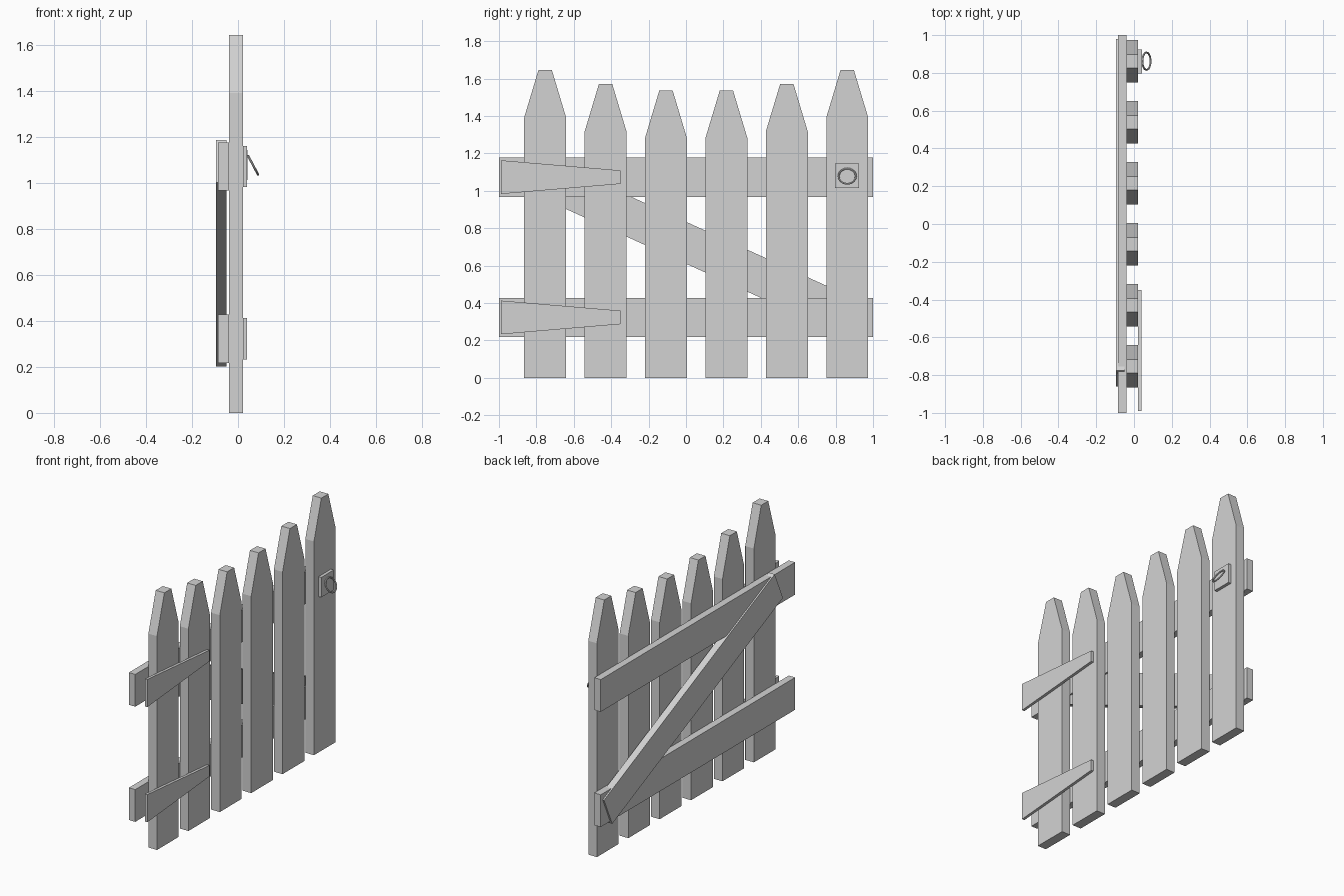
import bpy
import bmesh
import math

cube = bpy.data.objects.get("Cube")
if cube:
    bpy.data.objects.remove(cube, do_unlink=True)

# Single flat colour
grey = bpy.data.materials.new("plain_grey")
grey.use_nodes = True
colour = (0.65, 0.65, 0.65, 1)
grey.diffuse_color = colour
grey.node_tree.nodes["Principled BSDF"].inputs["Base Color"].default_value = colour


def board(name, outline, x0, x1):
    """Extrude a (y, z) outline from x0 to x1."""
    bm = bmesh.new()
    face = bm.faces.new([bm.verts.new((x0, y, z)) for y, z in outline])
    extruded = bmesh.ops.extrude_face_region(bm, geom=[face])
    verts = [v for v in extruded["geom"] if isinstance(v, bmesh.types.BMVert)]
    bmesh.ops.translate(bm, verts=verts, vec=(x1 - x0, 0, 0))
    bmesh.ops.recalc_face_normals(bm, faces=bm.faces)
    mesh = bpy.data.meshes.new(name)
    bm.to_mesh(mesh)
    bm.free()
    mesh.materials.append(grey)
    obj = bpy.data.objects.new(name, mesh)
    bpy.context.collection.objects.link(obj)
    return obj


def rect(y0, y1, z0, z1):
    return [(y0, z0), (y1, z0), (y1, z1), (y0, z1)]


# Pointed pickets, tallest at both ends
HALF, TIP = 0.112, 0.036
tops = [1.645, 1.57, 1.535, 1.535, 1.57, 1.645]
for i, top in enumerate(tops):
    y = -0.753 + i * 0.323
    shoulder = top - 0.253
    outline = [(y - HALF, 0), (y + HALF, 0), (y + HALF, shoulder),
               (y + TIP, top), (y - TIP, top), (y - HALF, shoulder)]
    board(f"picket_{i + 1}", outline, -0.04, 0.022)

# Rails with a tapered strap hinge over each
for label, z in (("lower", 0.323), ("upper", 1.073)):
    board(label + "_rail", rect(-1, 1, z - 0.105, z + 0.105), -0.086, -0.04)
    strap = [(-0.99, z - 0.09), (-0.35, z - 0.036),
             (-0.35, z + 0.036), (-0.99, z + 0.09)]
    board(label + "_hinge", strap, 0.022, 0.04)

# Diagonal brace
brace = board("diagonal_brace", rect(-0.965, 0.965, -0.102, 0.102), -0.096, -0.051)
brace.location = (0, 0.06, 0.695)
brace.rotation_euler.x = math.radians(-24.5)

# Latch plate and tilted pull ring
board("latch_plate", rect(0.797, 0.925, 1.015, 1.145), 0.022, 0.042)
bpy.ops.mesh.primitive_torus_add(
    major_radius=0.046, minor_radius=0.005, major_segments=24, minor_segments=8,
    location=(0.066, 0.862, 1.078), rotation=(0, math.radians(62), 0))
ring = bpy.context.object
ring.name = "latch_ring"
ring.data.materials.append(grey)
bpy.ops.object.shade_smooth_by_angle()
